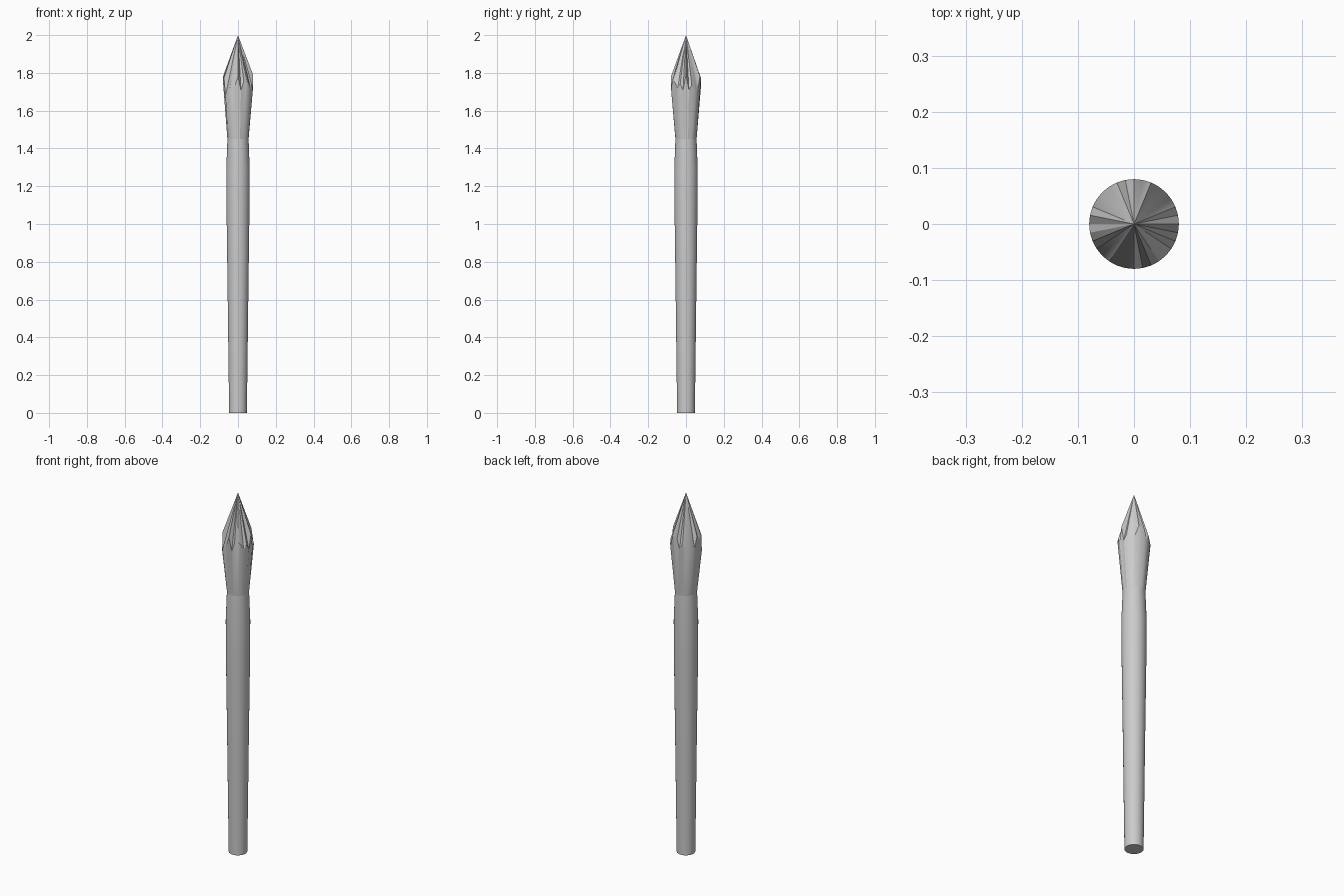
import bpy, bmesh, math, random

if "Cube" in bpy.data.objects:
    bpy.data.objects.remove(bpy.data.objects["Cube"])

random.seed(4)
SIDES = 32


def ring(bm, radius, heights):
    return [bm.verts.new((radius * math.cos(math.tau * i / SIDES),
                          radius * math.sin(math.tau * i / SIDES), heights[i]))
            for i in range(SIDES)]


def bridge(bm, low, high):
    for i in range(SIDES):
        j = (i + 1) % SIDES
        bm.faces.new((low[i], low[j], high[j], high[i]))


def finish(bm, name):
    bmesh.ops.recalc_face_normals(bm, faces=bm.faces[:])
    mesh = bpy.data.meshes.new(name)
    bm.to_mesh(mesh)
    bm.free()
    obj = bpy.data.objects.new(name, mesh)
    bpy.context.collection.objects.link(obj)
    bpy.ops.object.select_all(action='DESELECT')
    obj.select_set(True)
    bpy.context.view_layer.objects.active = obj
    bpy.ops.object.shade_smooth_by_angle(angle=math.radians(25))


# Tapered handle with a narrowed collar
bm = bmesh.new()
profile = [(0.047, 0), (0.055, 0.65), (0.061, 1.1), (0.062, 1.29), (0.056, 1.45)]
rings = [ring(bm, r, [z] * SIDES) for r, z in profile]
for low, high in zip(rings, rings[1:]):
    bridge(bm, low, high)
bm.faces.new(rings[0])
bm.faces.new(rings[-1])
finish(bm, "handle")

# Flared tip with an uneven shoulder, deepest at the front left
shoulder = []
for i in range(SIDES):
    a = math.tau * i / SIDES
    z = random.uniform(1.70, 1.79)
    if math.radians(205) < a < math.radians(260):
        z -= 0.04
    shoulder.append(z)
for i, z in ((0, 1.79), (8, 1.77), (16, 1.76), (24, 1.78)):
    shoulder[i] = z
bm = bmesh.new()
base = ring(bm, 0.056, [1.45] * SIDES)
edge = ring(bm, 0.08, shoulder)
bridge(bm, base, edge)
bm.faces.new(base)
apex = bm.verts.new((0, 0, 2))
for i in range(SIDES):
    bm.faces.new((edge[i], edge[(i + 1) % SIDES], apex))
finish(bm, "pointed_tip")
